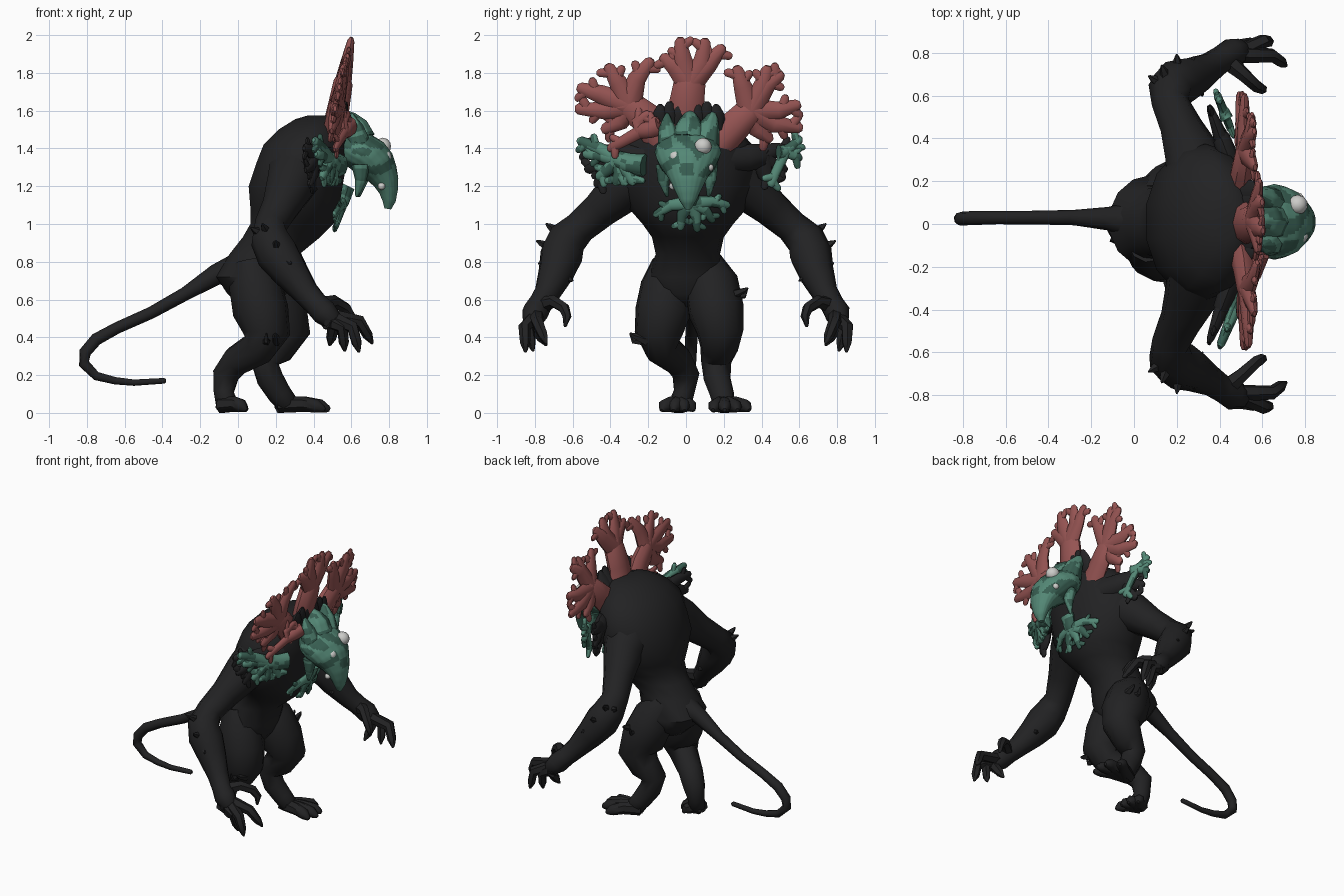
import bpy, bmesh, math
from mathutils import Vector as V


def material(name, col):
    m = bpy.data.materials.new(name)
    m.diffuse_color = (*col, 1)
    return m


BLACK = material("charcoal hide", (0.016, 0.016, 0.017))
RED = material("coral red", (0.30, 0.088, 0.085))
GREEN = material("sea green", (0.088, 0.245, 0.18))
DARK = material("deep green", (0.04, 0.115, 0.085))
WHITE = material("pale eye", (0.6, 0.6, 0.58))


def skin(bm, rings):
    """Bridge rings of points and cap both ends."""
    rv = [[bm.verts.new((p.x, p.y, max(p.z, 0))) for p in r] for r in rings]
    n = len(rv[0])
    for a, b in zip(rv, rv[1:]):
        for i in range(n):
            bm.faces.new((a[i], a[(i + 1) % n], b[(i + 1) % n], b[i]))
    bm.faces.new(rv[0][::-1])
    bm.faces.new(rv[-1])


def ring(c, u, w, n, squash=(1, 1, 1)):
    out = []
    for i in range(n):
        a = math.tau * i / n
        o = u * math.cos(a) + w * math.sin(a)
        out.append(c + V([o[k] * squash[k] for k in range(3)]))
    return out


def tube(bm, pts, n=8, squash=(1, 1, 1)):
    """Tapered limb through (x, y, z, radius) points with rounded end."""
    P = [V(p[:3]) for p in pts]
    R = [p[3] for p in pts]
    d = (P[-1] - P[-2]).normalized()
    P.append(P[-1] + d * R[-1] * 0.6)
    R.append(R[-1] * 0.5)
    rings, u = [], None
    for i, p in enumerate(P):
        t = (P[min(i + 1, len(P) - 1)] - P[max(i - 1, 0)]).normalized()
        if u is None:
            u = t.orthogonal()
        u = (u - t * u.dot(t)).normalized()
        rings.append(ring(p, u * R[i], t.cross(u) * R[i], n, squash))
    skin(bm, rings)


def finish(bm, name, mats, rule=None, angle=50):
    bmesh.ops.recalc_face_normals(bm, faces=bm.faces)
    for f in bm.faces:
        f.smooth = True
        if rule:
            f.material_index = rule(f.calc_center_median())
    me = bpy.data.meshes.new(name)
    bm.to_mesh(me)
    bm.free()
    for m in mats:
        me.materials.append(m)
    ob = bpy.data.objects.new(name, me)
    bpy.context.collection.objects.link(ob)
    bpy.ops.object.select_all(action='DESELECT')
    ob.select_set(True)
    bpy.context.view_layer.objects.active = ob
    bpy.ops.object.shade_smooth_by_angle(angle=math.radians(angle))


def patches(c):
    return int(math.sin(c.y * 47 + 2 * math.sin(c.z * 31)) + math.sin(c.z * 45 + 1.5 * math.sin(c.y * 29)) > 0.1)


# Hunched torso: (z, back x, front x, half width)
bm = bmesh.new()
rows = [(.56, .02, .2, .1), (.63, -.06, .26, .19), (.72, -.12, .29, .22), (.84, -.05, .33, .17),
        (.93, .02, .44, .19), (1.0, .06, .51, .24), (1.08, .06, .54, .31), (1.2, .05, .56, .36),
        (1.32, .09, .58, .365), (1.42, .13, .58, .34), (1.5, .21, .57, .27), (1.555, .3, .54, .17), (1.575, .37, .5, .08)]
skin(bm, [ring(V(((b + f) / 2, 0.01, z)), V((0, w, 0)), V(((f - b) / 2, 0, 0)), 14) for z, b, f, w in rows])
# ragged hide plate behind the head
for i in range(7):
    y = -.13 + i * .047
    tube(bm, [(.5, y, 1.48, .06), (.56, y * 1.05, 1.58, .045), (.57, y * 1.05, 1.62 + .015 * (i % 2), .022)], 6, (.6, 1, 1))
finish(bm, "torso", [BLACK])

# Tail
bm = bmesh.new()
tube(bm, [(.02, .02, .76, .1), (-.12, .025, .73, .055), (-.28, .03, .63, .036), (-.46, .03, .53, .032),
          (-.64, .03, .45, .031), (-.75, .028, .39, .033), (-.81, .025, .32, .032), (-.815, .025, .26, .03),
          (-.75, .025, .195, .025), (-.65, .025, .17, .021), (-.55, .025, .16, .018), (-.39, .025, .17, .016)])
finish(bm, "tail", [BLACK])

# Arms with clawed hands and spurs
for s, name in ((1, "left_arm"), (-1, "right_arm")):
    bm = bmesh.new()
    def limb(pts, n=9):
        tube(bm, [(x, s * y, z, r) for x, y, z, r in pts], n)
    limb([(.31, .2, 1.27, .16), (.27, .33, 1.19, .13), (.22, .45, 1.08, .1), (.17, .56, .985, .088),
          (.17, .63, .92, .105), (.21, .66, .84, .115), (.28, .69, .74, .095), (.36, .735, .635, .07),
          (.41, .77, .58, .064), (.46, .8, .53, .07), (.5, .81, .49, .055)])
    tips = [(.71, .74, .37), (.64, .85, .325), (.565, .81, .33), (.485, .74, .36)]
    for i, t in enumerate(tips):
        b = V((.5 - .03 * (i > 1), .79 + .015 * i, .51 - .01 * i))
        m = b.lerp(V(t), .55) + V((.03, .025, .05))
        limb([(*b, .04), (*m, .034), (*V(t).lerp(m, .35), .027), (*t, .009)], 6)
    limb([(.44, .76, .57, .045), (.51, .7, .59, .034), (.57, .645, .555, .03), (.6, .63, .51, .024), (.6, .64, .46, .009)], 6)
    # spurs are rooted inside the elbow and forearm
    for a, b in [((.17, .63, .92), (.07, .69, .98)), ((.17, .63, .92), (.13, .74, 1.0)), ((.21, .66, .84), (.2, .79, .91)),
                 ((.21, .66, .84), (.28, .78, .79)), ((.28, .69, .74), (.32, .6, .7))]:
        a, b = V(a), V(b)
        limb([(*a.lerp(b, .5), .03), (*a.lerp(b, .85), .016), (*b, .006)], 5)
    finish(bm, name, [BLACK])

# Striding legs: thigh, hock and toes
legs = {
    "rear_leg": ([(.07, -.08, .8, .1), (.09, -.1, .68, .14), (.12, -.12, .54, .15), (.15, -.145, .42, .128),
                  (.11, -.13, .345, .095), (-.01, -.04, .275, .08), (-.065, 0, .2, .072), (-.075, -.01, .11, .055),
                  (-.06, -.03, .05, .06)],
                 [(.035, -.125), (.04, -.065), (.03, -.01), (-.01, .035)], (-.07, -.04)),
    "front_leg": ([(.1, .09, .8, .1), (.16, .135, .68, .145), (.22, .16, .54, .15), (.26, .18, .43, .125),
                   (.2, .175, .34, .1), (.14, .16, .27, .08), (.17, .165, .18, .072), (.22, .19, .1, .065),
                   (.26, .2, .05, .06)],
                  [(.45, .145), (.475, .205), (.46, .27), (.39, .33)], (.24, .2))}
for name, (pts, toes, heel) in legs.items():
    bm = bmesh.new()
    tube(bm, pts, 10)
    hx, hy = heel
    for tx, ty in toes:
        tube(bm, [(hx - .02, hy, .04, .05), (hx * .5 + tx * .5, hy * .5 + ty * .5, .045, .042),
                  (hx * .15 + tx * .85, hy * .1 + ty * .9, .035, .036), (tx, ty, .02, .02)], 7)
    s, kx, ky, kz = (-1, .15, -.25, .38) if hy < 0 else (1, .22, .28, .62)
    for i in range(2):
        tube(bm, [(kx + .05 * i, ky - s * .05, kz, .03), (kx + .05 * i, ky + s * .03, kz + .03 * i, .014),
                  (kx + .05 * i, ky + s * .045, kz + .04, .006)], 5)
    finish(bm, name, [BLACK])

# Hooked beak head: (x, z, half width, half thickness)
bm = bmesh.new()
prof = [(.56, 1.42, .12, .07), (.61, 1.4, .165, .1), (.655, 1.38, .177, .108), (.7, 1.35, .167, .11),
        (.735, 1.31, .148, .105), (.765, 1.265, .115, .085), (.785, 1.22, .09, .068), (.797, 1.17, .066, .05),
        (.8, 1.12, .042, .035), (.793, 1.08, .016, .018)]
rings = []
for i, (x, z, w, h) in enumerate(prof):
    a, b = prof[max(i - 1, 0)], prof[min(i + 1, len(prof) - 1)]
    t = V((b[0] - a[0], 0, b[1] - a[1])).normalized()
    rings.append(ring(V((x, .01, z)), V((0, w, 0)), V((-t.z, 0, t.x)) * h, 18))
skin(bm, rings)
# brow crests and cheek frills
for pts in [[(.64, -.09, 1.43, .06), (.62, -.1, 1.51, .045), (.6, -.1, 1.58, .012)],
            [(.63, .1, 1.43, .08), (.61, .12, 1.51, .06), (.58, .14, 1.57, .03)],
            [(.64, .01, 1.44, .09), (.61, .02, 1.51, .08), (.58, .02, 1.56, .05)],
            [(.65, -.11, 1.31, .05), (.65, -.12, 1.23, .03), (.63, -.1, 1.15, .01)],
            [(.65, .12, 1.31, .05), (.66, .13, 1.23, .03), (.64, .12, 1.15, .01)]]:
    tube(bm, pts, 8)
bmesh.ops.subdivide_edges(bm, edges=bm.edges[:], cuts=3, use_grid_fill=True)
finish(bm, "beaked_head", [GREEN, DARK], lambda c: patches(c) if c.z > 1.25 or c.x < .7 else 0)

# Eyes and pale wart on the beak
bm = bmesh.new()
for x, y, z, r in [(.765, .09, 1.41, .047), (.78, -.055, 1.355, .034), (.768, .125, 1.3, .022), (.76, -.07, 1.2, .02)]:
    v = bmesh.ops.create_icosphere(bm, subdivisions=2, radius=r)["verts"]
    bmesh.ops.translate(bm, verts=v, vec=(x, y, z))
finish(bm, "eyes", [WHITE])


def fan(name, mats, xf, trunk, branches, r, rt, rule=None, flat=.6):
    """Branching growth drawn in the (y, z) plane, with side nubs on each branch."""
    bm = bmesh.new()
    def path(pts, r0, r1):
        k = len(pts) - 1
        tube(bm, [(xf(y, z), y, z, r0 + (r1 - r0) * i / k) for i, (y, z) in enumerate(pts)], 8, (flat, 1, 1))
    path(trunk, r, r * .8)
    for j, (mid, tip) in enumerate(branches):
        path([trunk[-1], mid, tip], r * .7, rt)
        m, t = V(mid), V(tip)
        d = (t - m).normalized()
        for f, side in ((.2, 1), (.65, -1)):
            q = m.lerp(t, f)
            sd = V((-d.y, d.x)) * side * (1 if j % 2 else -1)
            e = q + (sd * .85 + d * .5) * (rt * 2.3)
            path([q, q.lerp(e, .5), e], rt, rt * .7)
    if rule:
        bmesh.ops.subdivide_edges(bm, edges=bm.edges[:], cuts=1, use_grid_fill=True)
    finish(bm, name, mats, rule)


# Coral crest
lean = lambda y, z: .51 + .19 * (z - 1.5) - .03 * abs(y)
fan("centre_coral", [RED], lean, [(.01, 1.5), (0, 1.62), (.02, 1.75)],
    [((-.06, 1.84), (-.12, 1.88)), ((-.02, 1.87), (-.03, 1.97)), ((.09, 1.86), (.1, 1.965)),
     ((.12, 1.85), (.19, 1.93))], .105, .03)
fan("left_coral", [RED], lean, [(.17, 1.43), (.26, 1.52), (.34, 1.6)],
    [((.3, 1.73), (.27, 1.82)), ((.41, 1.74), (.43, 1.82)), ((.43, 1.74), (.5, 1.79)),
     ((.49, 1.6), (.59, 1.63)), ((.47, 1.53), (.6, 1.51)), ((.38, 1.5), (.44, 1.45))], .095, .03)
fan("right_coral", [RED], lean, [(-.13, 1.46), (-.21, 1.56), (-.3, 1.63)],
    [((-.36, 1.75), (-.41, 1.83)), ((-.26, 1.77), (-.19, 1.86)), ((-.46, 1.69), (-.56, 1.72)),
     ((-.43, 1.6), (-.57, 1.61)), ((-.35, 1.54), (-.43, 1.5))], .095, .03)
fan("small_coral", [RED], lambda y, z: .65 - .34 * abs(y), [(-.14, 1.52), (-.19, 1.5), (-.24, 1.49)],
    [((-.33, 1.44), (-.4, 1.4)), ((-.26, 1.54), (-.2, 1.58)), ((-.2, 1.5), (-.16, 1.55))], .05, .025)

# Green frond collars on the shoulders, with dark hide fronds behind
wrap = lambda y, z: .63 - .4 * abs(y)
fan("right_fronds", [GREEN, DARK], wrap, [(-.22, 1.31), (-.3, 1.32), (-.36, 1.34)],
    [((-.46, 1.4), (-.56, 1.44)), ((-.44, 1.36), (-.53, 1.37)), ((-.41, 1.29), (-.46, 1.25)),
     ((-.35, 1.27), (-.37, 1.22)), ((-.3, 1.27), (-.28, 1.22))], .06, .026, patches, .75)
fan("left_fronds", [GREEN, DARK], wrap, [(.49, 1.38), (.51, 1.38), (.53, 1.39)],
    [((.56, 1.41), (.6, 1.45)), ((.55, 1.37), (.6, 1.35)), ((.47, 1.26), (.45, 1.21))], .04, .024, patches, .75)
for s, name in ((1, "left_hide_fronds"), (-1, "right_hide_fronds")):
    fan(name, [BLACK], lambda y, z: .56 - .38 * abs(y), [(s * .2, 1.34), (s * .32, 1.35), (s * .4, 1.36)],
        [((s * .47, 1.39), (s * .54, 1.4)), ((s * .46, 1.31), (s * .52, 1.29)), ((s * .42, 1.26), (s * .47, 1.21))],
        .08, .026)

# Beard fronds lying on the chest
chest = lambda y, z: .525 + .3 * (z - 1) - 1.2 * y * y
fan("chest_fronds", [GREEN, DARK], chest, [(.02, 1.2), (.02, 1.15), (.02, 1.11)],
    [((-.08, 1.1), (-.16, 1.05)), ((-.02, 1.05), (-.03, .98)), ((.05, 1.05), (.06, .97)),
     ((.13, 1.12), (.22, 1.1)), ((.1, 1.08), (.14, 1.02))], .055, .02, patches)
